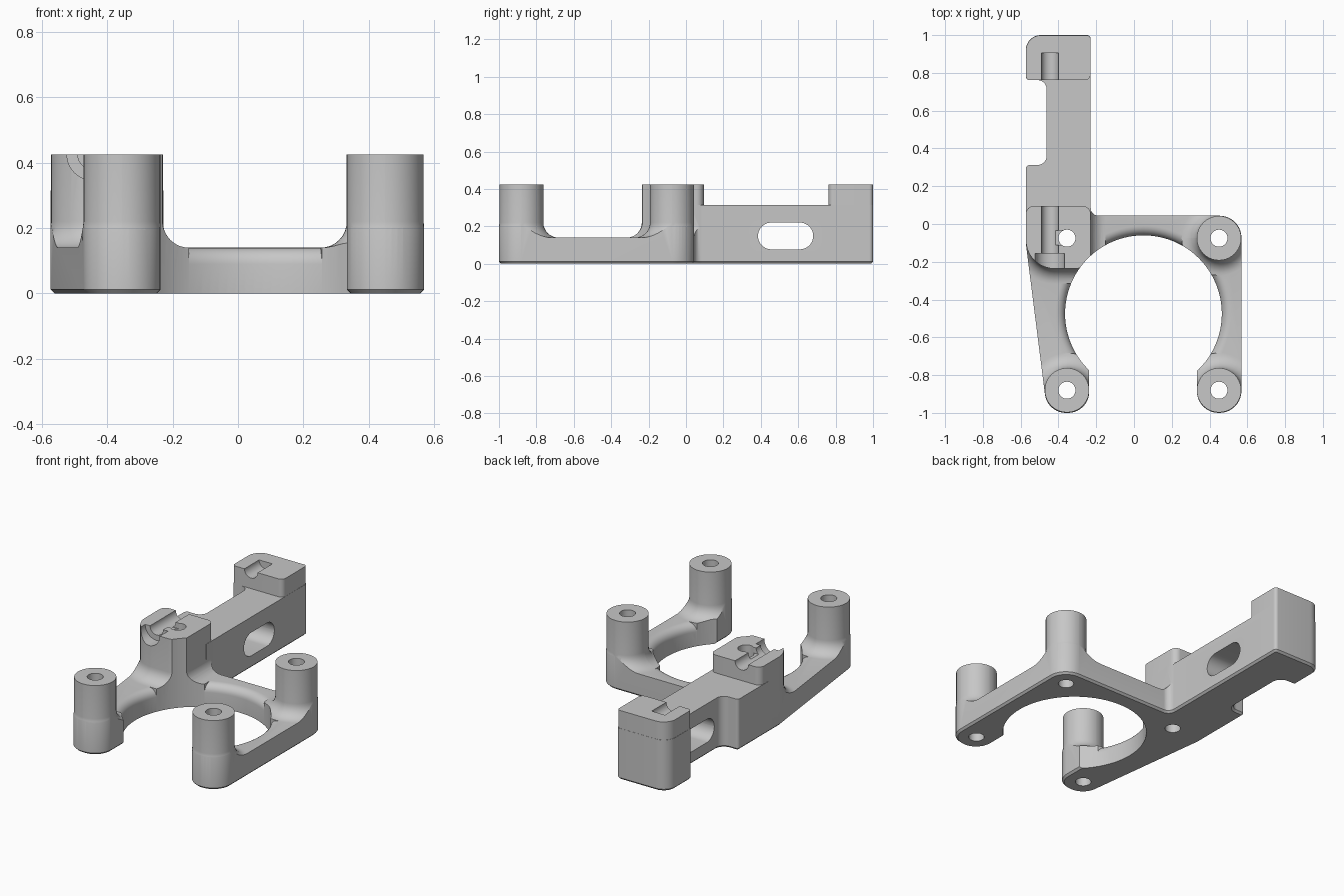
import bpy
import bmesh
import math
from mathutils import Vector

if "Cube" in bpy.data.objects:
    bpy.data.objects.remove(bpy.data.objects["Cube"], do_unlink=True)

SHADE = (0.57, 0.57, 0.57, 1)
grey = bpy.data.materials.new("plain_grey")
grey.use_nodes = True
grey.diffuse_color = SHADE
grey.node_tree.nodes["Principled BSDF"].inputs["Base Color"].default_value = SHADE

TOP, FRAME, ARM, FILLET = 0.425, 0.14, 0.315, 0.08
LEFT, RIGHT = -0.573, -0.229
BORE = (0.05, -0.475, 0.415)
POSTS = [(x, y) for x in (-0.355, 0.45) for y in (-0.88, -0.075)]


def rounded(corners, steps=10):
    """Polygon from (x, y, radius) corners, each turned into an arc."""
    out = []
    for i, (x, y, r) in enumerate(corners):
        p = Vector((x, y))
        a = (Vector(corners[i - 1][:2]) - p).normalized()
        b = (Vector(corners[(i + 1) % len(corners)][:2]) - p).normalized()
        if r == 0:
            out.append(p)
            continue
        half = a.angle(b) / 2
        centre = p + (a + b).normalized() * r / math.sin(half)
        v0 = (p + a * r / math.tan(half) - centre).normalized()
        v1 = (p + b * r / math.tan(half) - centre).normalized()
        out += [centre + r * v0.slerp(v1, k / steps).normalized() for k in range(steps + 1)]
    return out


def circle(x, y, r, steps=64):
    turn = math.tau / steps
    return [Vector((x + r * math.cos(k * turn), y + r * math.sin(k * turn))) for k in range(steps)]


def rect(x0, y0, x1, y1, radii=(0, 0, 0, 0)):
    """Corners run front left, front right, back right, back left."""
    xy = ((x0, y0), (x1, y0), (x1, y1), (x0, y1))
    return rounded([(*p, r) for p, r in zip(xy, radii)])


def loft(name, layers, shift=0, chamfer=0):
    """Solid through (ring, height) layers; shift cycles the axes."""
    bm = bmesh.new()
    rings = []
    for ring, h in layers:
        ring_verts = []
        for p in ring:
            co = [p.x, p.y, h]
            ring_verts.append(bm.verts.new(co[shift:] + co[:shift]))
        rings.append(ring_verts)
    n = len(rings[0])
    for lo, hi in zip(rings, rings[1:]):
        for i in range(n):
            bm.faces.new((lo[i], lo[(i + 1) % n], hi[(i + 1) % n], hi[i]))
    base = bm.faces.new(rings[0][::-1])
    bm.faces.new(rings[-1])
    bmesh.ops.recalc_face_normals(bm, faces=bm.faces)
    if chamfer:
        bmesh.ops.bevel(bm, geom=list(base.edges), offset=chamfer, segments=1, affect='EDGES')
    mesh = bpy.data.meshes.new(name)
    bm.to_mesh(mesh)
    bm.free()
    obj = bpy.data.objects.new(name, mesh)
    bpy.context.collection.objects.link(obj)
    mesh.materials.append(grey)
    return obj


def prism(name, ring, lo, hi, shift=0, chamfer=0):
    return loft(name, [(ring, lo), (ring, hi)], shift, chamfer)


def column(name, x0, y0, x1, y1, radii):
    """Upright column with a flared foot on the frame."""
    layers = [(0.0, FILLET), (FRAME - 0.01, FILLET)]
    for k in range(9):
        a = k / 8 * math.pi / 2
        layers.append((FRAME + FILLET * (1 - math.cos(a)), FILLET * (1 - math.sin(a))))
    layers.append((TOP, 0))
    return loft(name, [(rect(x0 - o, y0 - o, x1 + o, y1 + o, [r + o for r in radii]), z)
                       for z, o in layers])


def combine(body, other, operation):
    mod = body.modifiers.new("combine", 'BOOLEAN')
    mod.operation = operation
    mod.solver = 'EXACT'
    mod.object = other
    bpy.context.view_layer.objects.active = body
    bpy.ops.object.modifier_apply(modifier=mod.name)
    bpy.data.objects.remove(other, do_unlink=True)


# Flat frame with a rounded upper rim around the bore
body = prism("mounting_bracket", rect(-0.8, -1.2, 0.8, 0.3), -0.05, FRAME)
bx, by, br = BORE
rim = [(br, -0.2)]
for k in range(8):
    a = k / 7 * math.pi / 2
    rim.append((br + 0.05 * (1 - math.cos(a)), FRAME - 0.05 + 0.05 * math.sin(a)))
rim.append((br + 0.05, 0.3))
combine(body, loft("rim_cutter", [(circle(bx, by, r, 96), z) for r, z in rim]), 'DIFFERENCE')

# Posts, clamp block, arm and end block
R = 0.1175
for x, y in POSTS:
    if (x, y) != POSTS[1]:
        combine(body, column("post", x - R, y - R, x + R, y + R, [R * 0.999] * 4), 'UNION')
combine(body, column("clamp_block", LEFT + 0.001, -0.236, RIGHT - 0.001, 0.095,
                     (0.15, 0.08, 0.04, 0.04)), 'UNION')
combine(body, prism("arm", rect(-0.7, 0.02, RIGHT + 0.0005, 1.1), -0.04, ARM), 'UNION')
combine(body, prism("end_block", rect(LEFT + 0.001, 0.762, RIGHT - 0.001, 0.999,
                                      (0.02, 0.03, 0.02, 0.08)), 0.01, TOP), 'UNION')

# Trim everything to the plan outline, chamfered underneath
outline = rounded([
    (LEFT, -0.1, 0), (-0.459, -1, 0.112), (-0.237, -1, 0.112), (-0.237, by, 0),
    (0.333, by, 0), (0.333, -1, 0.115), (0.569, -1, 0.117), (0.569, 0.044, 0.117),
    (RIGHT, 0.044, 0.04), (RIGHT, 1, 0.02), (LEFT, 1, 0.08), (LEFT, 0.762, 0.02),
    (-0.462, 0.762, 0.05), (-0.462, 0.312, 0.05), (LEFT, 0.312, 0.02)])
combine(body, prism("outline", outline, 0, 0.6, chamfer=0.012), 'INTERSECT')

# Bore, post holes and arm slot
combine(body, prism("bore", circle(bx, by, br, 96), -0.1, 0.6), 'DIFFERENCE')
for x, y in POSTS:
    combine(body, prism("post_hole", circle(x, y, 0.045, 40), -0.1, 0.6), 'DIFFERENCE')
combine(body, prism("slot", rect(0.385, 0.077, 0.68, 0.22, [0.0714] * 4), -0.8, 0.1, shift=2),
        'DIFFERENCE')

# Rod grooves along the top, with a wider pocket at the front
for r, y0, y1 in ((0.045, -0.2, 0.2), (0.045, 0.7, 0.905), (0.078, -0.4, -0.155)):
    combine(body, prism("groove", circle(TOP, -0.445, r, 40), y0, y1, shift=1), 'DIFFERENCE')
combine(body, prism("nick", rect(-0.43, -0.11, -0.37, -0.035), 0.39, 0.6), 'DIFFERENCE')

# Smooth the curved walls and keep the edges crisp
bpy.ops.object.select_all(action='DESELECT')
body.select_set(True)
bpy.context.view_layer.objects.active = body
bpy.ops.object.shade_smooth_by_angle(angle=math.radians(30))
